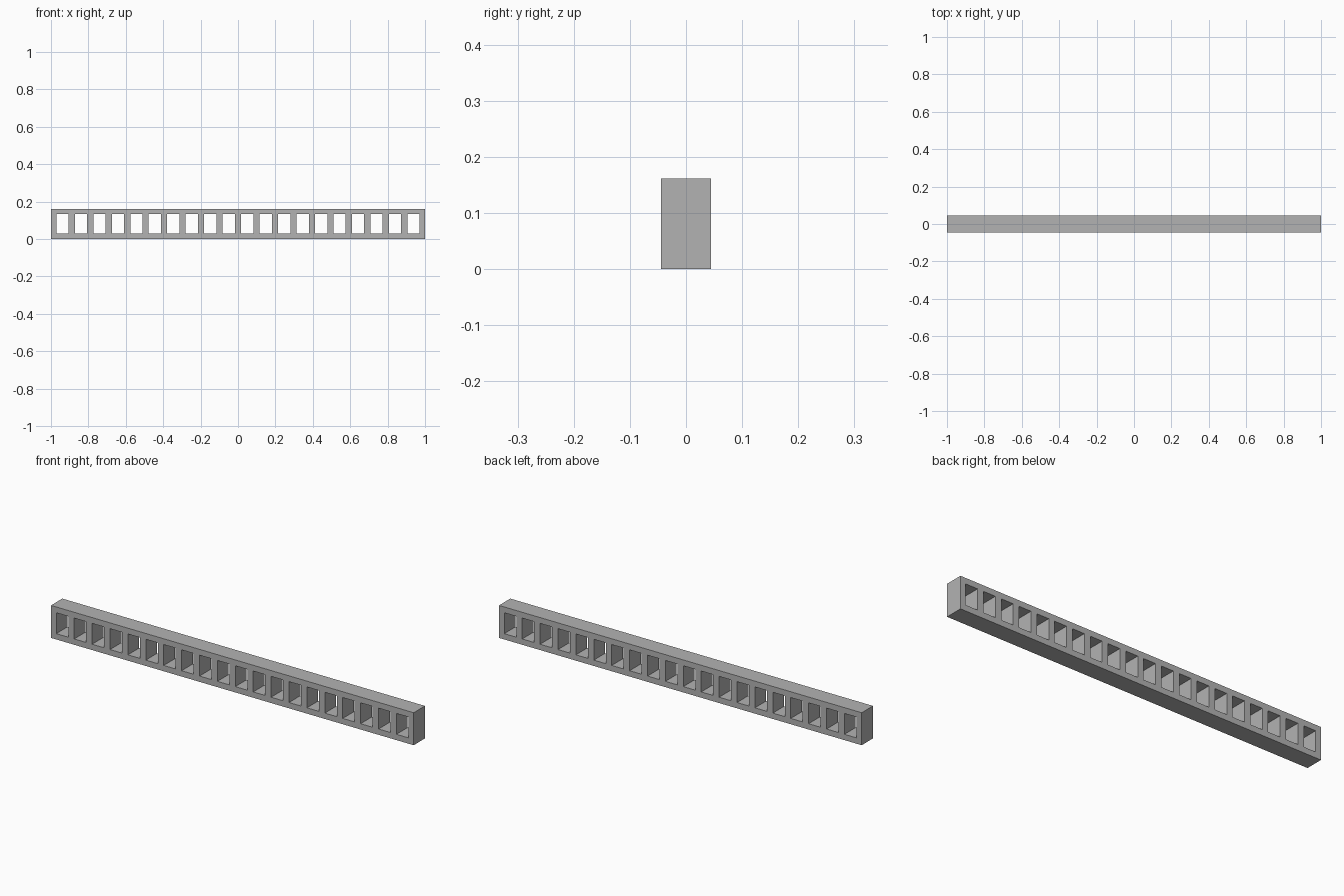
import bpy
import bmesh
from mathutils import Vector

old = bpy.data.objects.get("Cube")
if old:
    bpy.data.objects.remove(old, do_unlink=True)

# Overall sizes
LENGTH, DEPTH, HEIGHT = 2.0, 0.089, 0.162
HOLES, HOLE_WIDTH, BORDER = 20, 0.066, 0.029
PITCH = (LENGTH - 2 * BORDER - HOLE_WIDTH) / (HOLES - 1)

# Grey material
grey = bpy.data.materials.new("plain grey")
grey.use_nodes = True
colour = (0.45, 0.45, 0.45, 1.0)
grey.diffuse_color = colour
grey.node_tree.nodes["Principled BSDF"].inputs["Base Color"].default_value = colour

# Grid lines of the front face: the bar ends and the sides of every opening
xs = [-LENGTH / 2]
for i in range(HOLES):
    start = -LENGTH / 2 + BORDER + i * PITCH
    xs += [start, start + HOLE_WIDTH]
xs.append(LENGTH / 2)
zs = [0, BORDER, HEIGHT - BORDER, HEIGHT]

# Front face with the openings left out
bm = bmesh.new()
verts = [[bm.verts.new((x, -DEPTH / 2, z)) for z in zs] for x in xs]
for i in range(len(xs) - 1):
    for j in range(len(zs) - 1):
        if j == 1 and i % 2 == 1:
            continue
        a, b = verts[i], verts[i + 1]
        bm.faces.new((a[j], b[j], b[j + 1], a[j + 1]))

# Pull the face back into a solid bar with openings right through
front = bm.faces[:]
result = bmesh.ops.extrude_face_region(bm, geom=front, use_keep_orig=True)
moved = [g for g in result["geom"] if isinstance(g, bmesh.types.BMVert)]
bmesh.ops.translate(bm, verts=moved, vec=Vector((0, DEPTH, 0)))
bmesh.ops.recalc_face_normals(bm, faces=bm.faces[:])

mesh = bpy.data.meshes.new("slotted_bar")
bm.to_mesh(mesh)
bm.free()
mesh.materials.append(grey)
bar = bpy.data.objects.new("slotted_bar", mesh)
bpy.context.collection.objects.link(bar)
